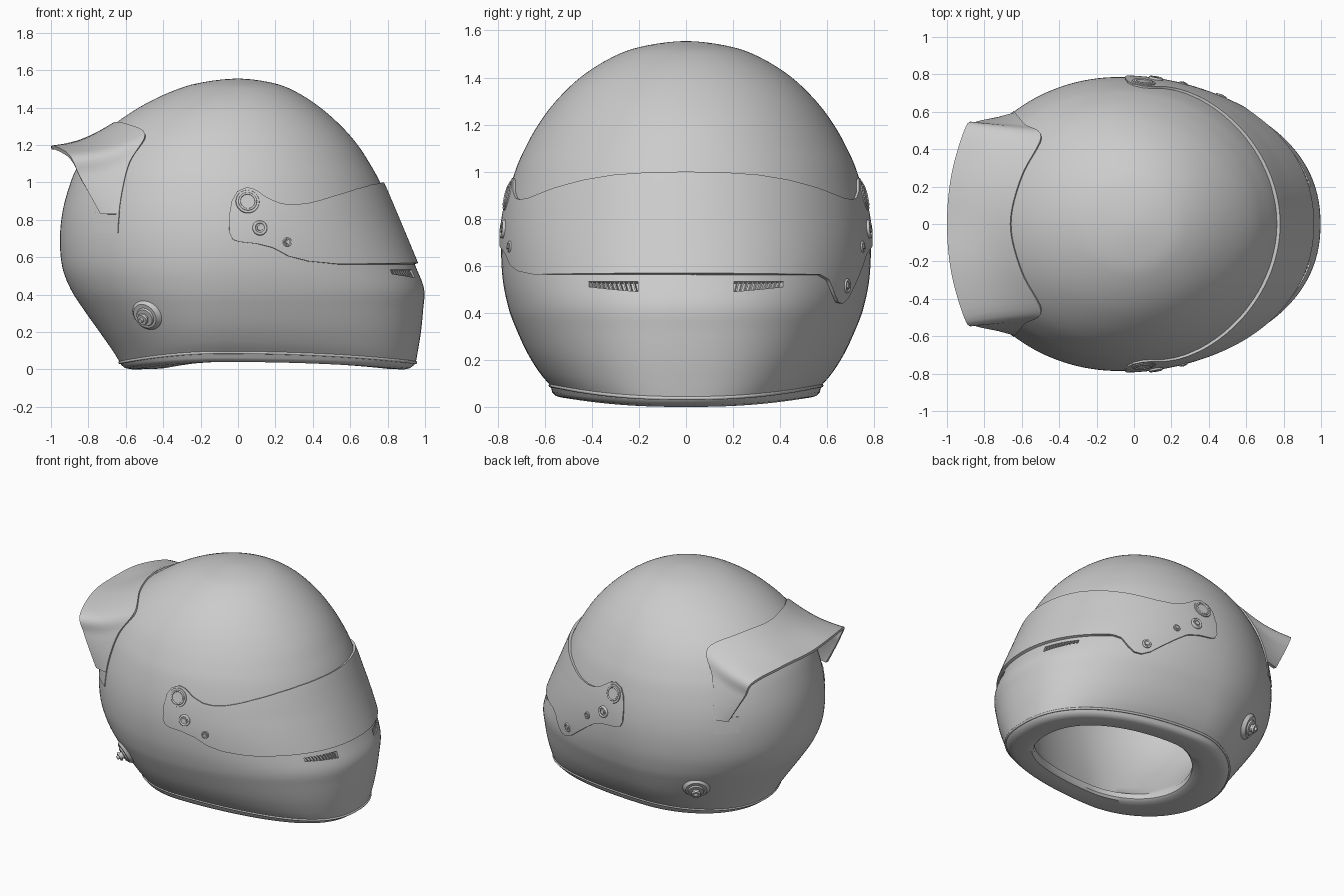
import bpy, bmesh, math
from math import sin, cos, pi, radians
from mathutils import Vector

old = bpy.data.objects.get("Cube")
if old:
    bpy.data.objects.remove(old, do_unlink=True)

grey = bpy.data.materials.new("plain grey")
grey.use_nodes = True
grey.diffuse_color = (0.6, 0.6, 0.6, 1)
grey.node_tree.nodes["Principled BSDF"].inputs["Base Color"].default_value = (0.6, 0.6, 0.6, 1)

# Shell sections: height, back x, front x, half width
ROWS = [(.035, -.63, .95, .575), (.1, -.67, .962, .622), (.2, -.74, .978, .675),
        (.32, -.825, .99, .722), (.43, -.895, .995, .757), (.55, -.94, .95, .78),
        (.7, -.952, .888, .785), (.85, -.937, .825, .767), (1, -.895, .76, .727),
        (1.1, -.85, .705, .684), (1.2, -.78, .64, .628), (1.3, -.675, .553, .553),
        (1.4, -.53, .44, .45), (1.48, -.37, .318, .326), (1.53, -.215, .193, .196),
        (1.555, 0, 0, 0)]
TOP = len(ROWS) - 1
PAD = [ROWS[0]] + ROWS + [(1.53, .215, -.193, -.196)]


def catmull(p, i, f):
    a, b, c, d = (Vector(q) for q in p[i:i + 4])
    return (2 * b + (c - a) * f + (2 * a - 5 * b + 4 * c - d) * f * f
            + (3 * b - a - 3 * c + d) * f ** 3) / 2


def section(u):
    i = min(int(u), TOP - 1)
    return catmull(PAD, i, u - i)


def ring_point(a, u):
    z, back, front, half = section(u)
    cx = -.08 * min(1, max(0, (1.555 - z) / .35))
    n = 2 + .35 * max(0, cos(a)) * max(0, 1 - z / .8)
    c, s = cos(a), sin(a)
    reach = front - cx if c > 0 else cx - back
    return Vector((cx + math.copysign(abs(c) ** (2 / n), c) * reach,
                   math.copysign(abs(s) ** (2 / n), s) * half, z))


def at_height(a, z):
    lo, hi = 0, TOP
    for _ in range(24):
        mid = (lo + hi) / 2
        lo, hi = (mid, hi) if section(mid)[0] < z else (lo, mid)
    return ring_point(a, lo)


def normal(a, z):
    da = at_height(a + .01, z) - at_height(a - .01, z)
    dz = at_height(a, z + .01) - at_height(a, z - .01)
    return da.cross(dz).normalized()


def surf(deg, z, off=0):
    a = radians(deg)
    return at_height(a, z) + normal(a, z) * off


def angle_at(x, z):
    lo, hi = 0, 180
    for _ in range(24):
        mid = (lo + hi) / 2
        lo, hi = (mid, hi) if at_height(radians(mid), z).x > x else (lo, mid)
    return lo


def finish(ob, angle=35):
    if not ob.data.materials:
        ob.data.materials.append(grey)
    bpy.ops.object.select_all(action='DESELECT')
    ob.select_set(True)
    bpy.context.view_layer.objects.active = ob
    for m in list(ob.modifiers):
        bpy.ops.object.modifier_apply(modifier=m.name)
    bpy.ops.object.shade_smooth_by_angle(angle=radians(angle))
    return ob


def grid_object(name, rows, closed=False):
    bm = bmesh.new()
    vs = [[bm.verts.new(p) for p in r] for r in rows]
    n = len(rows[0])
    for r, q in zip(vs, vs[1:]):
        for j in range(n if closed else n - 1):
            k = (j + 1) % n
            bm.faces.new((r[j], r[k], q[k], q[j]))
    if closed:
        bm.faces.new(vs[0][::-1])
        bm.faces.new(vs[-1])
        bmesh.ops.recalc_face_normals(bm, faces=bm.faces)
    me = bpy.data.meshes.new(name)
    bm.to_mesh(me)
    bm.free()
    ob = bpy.data.objects.new(name, me)
    bpy.context.collection.objects.link(ob)
    return ob


def thicken(ob, t):
    m = ob.modifiers.new("Solid", 'SOLIDIFY')
    m.thickness, m.offset = t, -1
    return ob


# Shell: cavity, underside and outside lofted as one skin
N = 144
ANG = [2 * pi * i / N for i in range(N)]


def outer(a, u):
    p = ring_point(a, u)
    p.z += .06 * sin(a) ** 2 * max(0, 1 - p.z / .4)
    return p


def inner(a, z, k, mid=.05, lift=0):
    p = at_height(a, z)
    return Vector((mid + (p.x - mid) * k, p.y * k, z + lift))


# Rows give height, scale and the x about which they shrink
shell_rows = [[inner(a, *row) for a in ANG] for row in
              ((1.42, .03), (1.415, .3), (1.36, .6), (1.25, .73), (1.1, .78), (.9, .79),
               (.7, .78), (.5, .76, .07), (.3, .73, .13), (.17, .71, .2), (.1, .7, .24))]
for z, k, mid, drop in ((.06, .695, .26, 0), (.042, .705, .27, .02), (.035, .73, .27, .028),
                        (.035, .8, .26, .033), (.035, .92, .2, .035),
                        (.035, .965, .1, .028), (.035, .99, .05, .012)):
    shell_rows.append([inner(a, z, k, mid, .04 * sin(a) ** 2 - drop) for a in ANG])
steps = TOP * 5
shell_rows += [[outer(a, TOP * i / steps) for a in ANG] for i in range(steps)]
shell_rows.append([ring_point(a, TOP - .03) for a in ANG])
shell = grid_object("helmet_shell", shell_rows, closed=True)


# Chin vents: tapered slots with slanted grille bars
def vent_block(name, d0, d1, z0, rise, low, high, n=8, slant=0):
    rows = []
    for i in range(n + 1):
        d = d0 + (d1 - d0) * i / n
        zb = z0 + rise * i / n
        rows.append([surf(d, zb, low), surf(d + slant, .533, low),
                     surf(d + slant, .533, high), surf(d, zb, high)])
    return grid_object(name, rows, closed=True)


for side, label in ((1, "left"), (-1, "right")):
    cutter = vent_block("vent_cutter_" + label, side * 14, side * 31, .49, .02, -.025, .04)
    cutter.hide_render = True
    cut = shell.modifiers.new("Vent", 'BOOLEAN')
    cut.operation, cut.solver, cut.object = 'DIFFERENCE', 'EXACT', cutter
    for i in range(10):
        d = side * (14.5 + i * 1.6)
        finish(vent_block(f"vent_bar_{label}_{i}", d, d + side * .5, .489 + i * .002, 0,
                          -.03, -.006, 1, side * .9))
finish(shell, 40)
for label in ("left", "right"):
    bpy.data.objects.remove(bpy.data.objects["vent_cutter_" + label], do_unlink=True)


# Rubber edge bead around the neck opening
def tube(name, pts, r):
    cu = bpy.data.curves.new(name, 'CURVE')
    cu.dimensions, cu.bevel_depth, cu.bevel_resolution = '3D', r, 3
    sp = cu.splines.new('POLY')
    sp.points.add(len(pts) - 1)
    for q, p in zip(sp.points, pts):
        q.co = (*p, 1)
    sp.use_cyclic_u = True
    cu.materials.append(grey)
    ob = bpy.data.objects.new(name, cu)
    bpy.context.collection.objects.link(ob)


tube("neck_edge_bead", [outer(a, .05) for a in ANG], .008)

# Visor: patch following the shell, with a deeper tab on the left
UPPER = [(0, .992), (12, .99), (24, .98), (35, .96), (47, .927), (54, .903), (60, .885),
         (66, .878), (70, .885), (74.5, .915), (78.5, .96), (81.5, .972), (85, .95),
         (87, .9), (88, .82)]
LOWER = [(0, .562), (54, .562), (64, .578), (70, .605), (74.5, .65), (79.5, .672),
         (85, .682), (87, .695), (88, .73)]
TAB = [(0, .562), (45, .56), (49, .54), (53, .48), (56, .445), (59, .44), (62, .465),
       (66, .53), (70, .59)] + LOWER[4:]


def follow(table, d):
    for (a, p), (b, q) in zip(table, table[1:]):
        if d <= b:
            return p + (q - p) * (d - a) / (b - a)


visor_rows = []
for j in range(19):
    row = []
    for d in range(-88, 89):
        lo = follow(TAB if d > 0 else LOWER, abs(d))
        row.append(surf(d, lo + (follow(UPPER, abs(d)) - lo) * j / 18,
                        .009 + .01 * cos(radians(d))))
    visor_rows.append(row)
finish(thicken(grid_object("visor", visor_rows), .025))


# Round hardware standing on the shell
def disc(name, deg, z, r1, r2, base, height, seg=32):
    nrm = normal(radians(deg), z)
    bpy.ops.mesh.primitive_cone_add(vertices=seg, radius1=r1, radius2=r2, depth=height,
                                    location=surf(deg, z, base + height / 2),
                                    rotation=nrm.to_track_quat('Z', 'Y').to_euler())
    bpy.context.object.name = name
    finish(bpy.context.object)


def washer(name, deg, z, r, thick, off):
    nrm = normal(radians(deg), z)
    bpy.ops.mesh.primitive_torus_add(major_radius=r, minor_radius=thick, major_segments=40,
                                     minor_segments=10, location=surf(deg, z, off),
                                     rotation=nrm.to_track_quat('Z', 'Y').to_euler())
    bpy.context.object.name = name
    finish(bpy.context.object, 60)


def screw(name, deg, z, r):
    disc(name + "_base", deg, z, r, r * .9, .004, .012)
    washer(name + "_ring", deg, z, r * .75, r * .18, .015)
    disc(name + "_head", deg, z, r * .45, r * .4, .01, .013, 6)


for side, label in ((1, "left"), (-1, "right")):
    pivot = side * angle_at(.05, .895)
    disc("pivot_plate_" + label, pivot, .895, .066, .062, .002, .012)
    washer("pivot_ring_" + label, pivot, .895, .044, .006, .013)
    screw("visor_screw_" + label, side * angle_at(.115, .755), .755, .042)
    screw("visor_stud_" + label, side * angle_at(.26, .68), .68, .026)
    # Strap anchor on a soft boss behind the jaw
    a = side * angle_at(-.49, .285)
    disc("anchor_boss_" + label, a, .29, .1, .07, -.022, .034)
    disc("anchor_collar_" + label, a, .285, .055, .048, .008, .013)
    disc("anchor_post_" + label, a, .285, .024, .024, .015, .03)
    disc("anchor_cap_" + label, a, .285, .032, .028, .038, .012)
    disc("anchor_tip_" + label, a, .285, .014, .012, .048, .016)
screw("tab_screw", angle_at(.46, .515), .515, .033)

# Rear spoiler: sheet from a line on the shell out to the trailing edge
LEAD = [surf(d, z, o) for d, z, o in
        ((180, 1.315, .01), (153, 1.308, .01), (129.5, 1.25, .014), (130, 1.1, .012),
         (130, .95, .01), (130, .83, .008))]
TAIL = [Vector(p) for p in ((-1, 0, 1.195), (-.975, .27, 1.193), (-.9, .52, 1.145),
                            (-.85, .545, 1.04), (-.79, .56, .93), (-.735, .57, .83))]


def mirrored(pts):
    flip = [Vector((p.x, -p.y, p.z)) for p in pts[:0:-1]]
    full = flip + pts
    full = [full[0]] + full + [full[-1]]
    return [catmull(full, i, f / 6) for i in range(len(full) - 3) for f in range(6)] + [full[-1]]


lead, tail = mirrored(LEAD), mirrored(TAIL)
spoiler_rows = []
for j in range(11):
    t = j / 10
    spoiler_rows.append([p.lerp(q, t) - Vector((0, 0, .025 * sin(pi * t)
                                                * min(1, max(0, (p.z - .85) / .4))))
                         for p, q in zip(lead, tail)])
spoiler = grid_object("rear_spoiler", spoiler_rows[::-1])
if spoiler.data.polygons[len(spoiler.data.polygons) // 2].normal.z < 0:
    spoiler.data.flip_normals()
finish(thicken(spoiler, .02), 50)

# Flush mounting feet below the spoiler fins
for side, label in ((1, "left"), (-1, "right")):
    foot = [[surf(side * (130 + i), z, .005) for i in range(0, 13, 2)]
            for z in ((.73, .78, .84) if side > 0 else (.84, .78, .73))]
    finish(thicken(grid_object("spoiler_foot_" + label, foot), .012))
